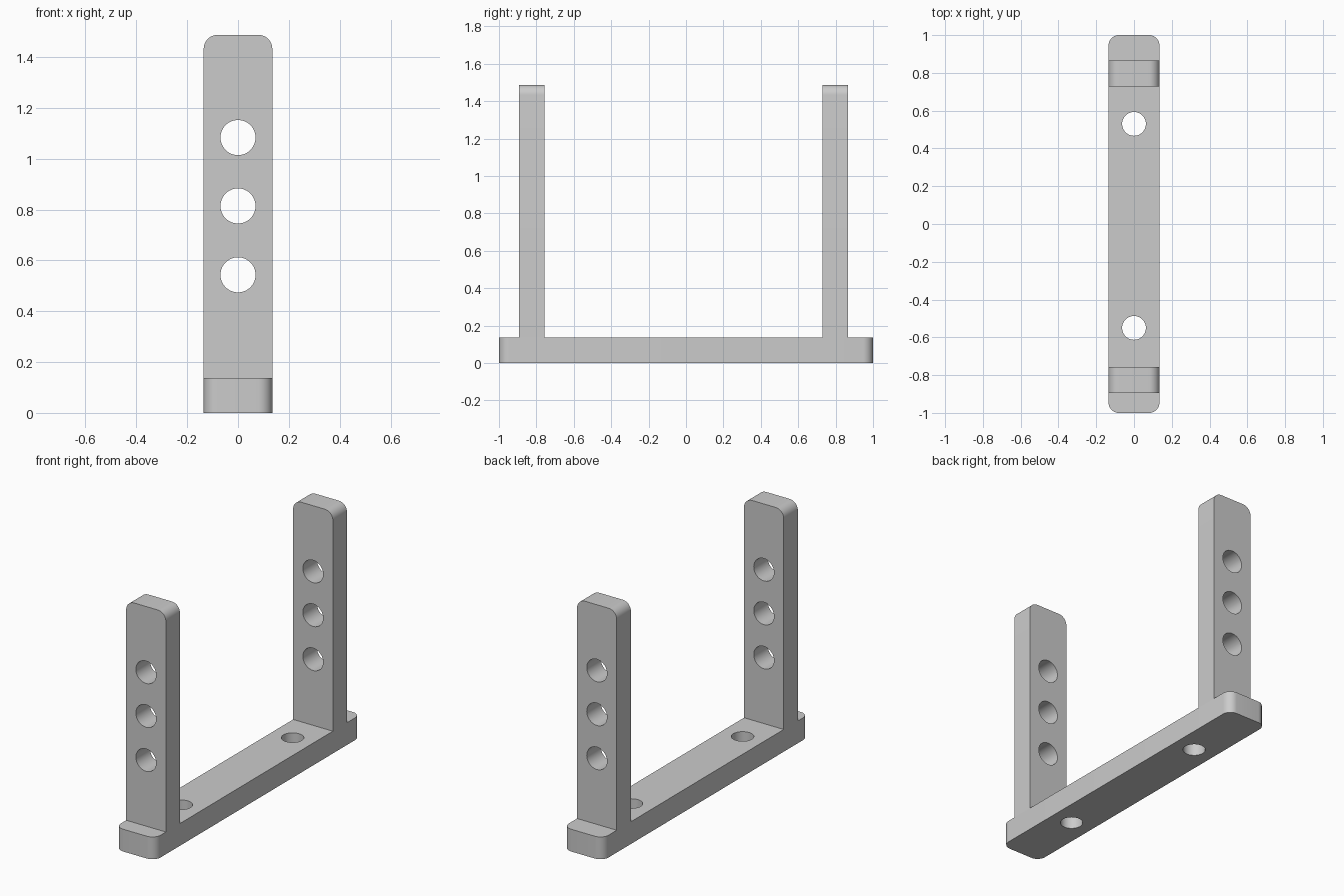
import bpy, bmesh, math
from mathutils import Matrix

if "Cube" in bpy.data.objects:
    bpy.data.objects.remove(bpy.data.objects["Cube"], do_unlink=True)

HALF_W = 0.135      # half width of every bar
THICK = 0.137       # bar thickness
CORNER = 0.055      # corner radius
TOP = 1.487

grey = bpy.data.materials.new("plain_grey")
grey.use_nodes = True
grey.diffuse_color = (0.6, 0.6, 0.6, 1)
grey.node_tree.nodes["Principled BSDF"].inputs["Base Color"].default_value = (0.6, 0.6, 0.6, 1)


def arc(cx, cy, r, start, sweep, n):
    return [(cx + r * math.cos(start + sweep * i / n),
             cy + r * math.sin(start + sweep * i / n)) for i in range(n + 1)]


def bar_outline(low, high, round_low):
    """Rectangle with rounded top corners and optionally rounded bottom ones."""
    w, q = HALF_W - CORNER, math.pi / 2
    pts = arc(w, high - CORNER, CORNER, 0, q, 10) + arc(-w, high - CORNER, CORNER, q, q, 10)
    if round_low:
        pts += arc(-w, low + CORNER, CORNER, 2 * q, q, 10) + arc(w, low + CORNER, CORNER, 3 * q, q, 10)
    else:
        pts += [(-HALF_W, low), (HALF_W, low)]
    return pts


def drilled_bar(name, outline, hole_positions, hole_radius, matrix):
    """Extrude a filled flat profile with round holes along its centre line."""
    curve = bpy.data.curves.new(name + "_profile", 'CURVE')
    curve.dimensions = '2D'
    curve.fill_mode = 'BOTH'
    curve.extrude = THICK / 2
    holes = [arc(0, p, hole_radius, 0, 2 * math.pi, 48)[:-1] for p in hole_positions]
    for pts in [outline] + holes:
        spline = curve.splines.new('POLY')
        spline.points.add(len(pts) - 1)
        for point, (x, y) in zip(spline.points, pts):
            point.co = (x, y, 0, 1)
        spline.use_cyclic_u = True
    helper = bpy.data.objects.new(name + "_profile", curve)
    bpy.context.collection.objects.link(helper)
    bpy.context.view_layer.update()
    graph = bpy.context.evaluated_depsgraph_get()
    mesh = bpy.data.meshes.new_from_object(helper.evaluated_get(graph))
    bpy.data.objects.remove(helper, do_unlink=True)
    bpy.data.curves.remove(curve)

    # Weld caps to walls, place, and shade
    bm = bmesh.new()
    bm.from_mesh(mesh)
    bmesh.ops.remove_doubles(bm, verts=bm.verts, dist=0.0001)
    bm.transform(matrix)
    bmesh.ops.recalc_face_normals(bm, faces=bm.faces)
    for face in bm.faces:
        face.smooth = True
        face.material_index = 0
    bm.to_mesh(mesh)
    bm.free()
    mesh.set_sharp_from_angle(angle=math.radians(30))
    mesh.materials.clear()
    mesh.materials.append(grey)
    obj = bpy.data.objects.new(name, mesh)
    bpy.context.collection.objects.link(obj)


# Flat base with two mounting holes
drilled_bar("base_bar", bar_outline(-1, 1, True), (-0.55, 0.53), 0.063,
            Matrix.Translation((0, 0, THICK / 2)))

# Two uprights, each with three cross holes
for name, y in (("front_upright", -0.825), ("back_upright", 0.797)):
    drilled_bar(name, bar_outline(THICK, TOP, False), (0.543, 0.814, 1.083), 0.069,
                Matrix.Translation((0, y, 0)) @ Matrix.Rotation(math.pi / 2, 4, 'X'))
